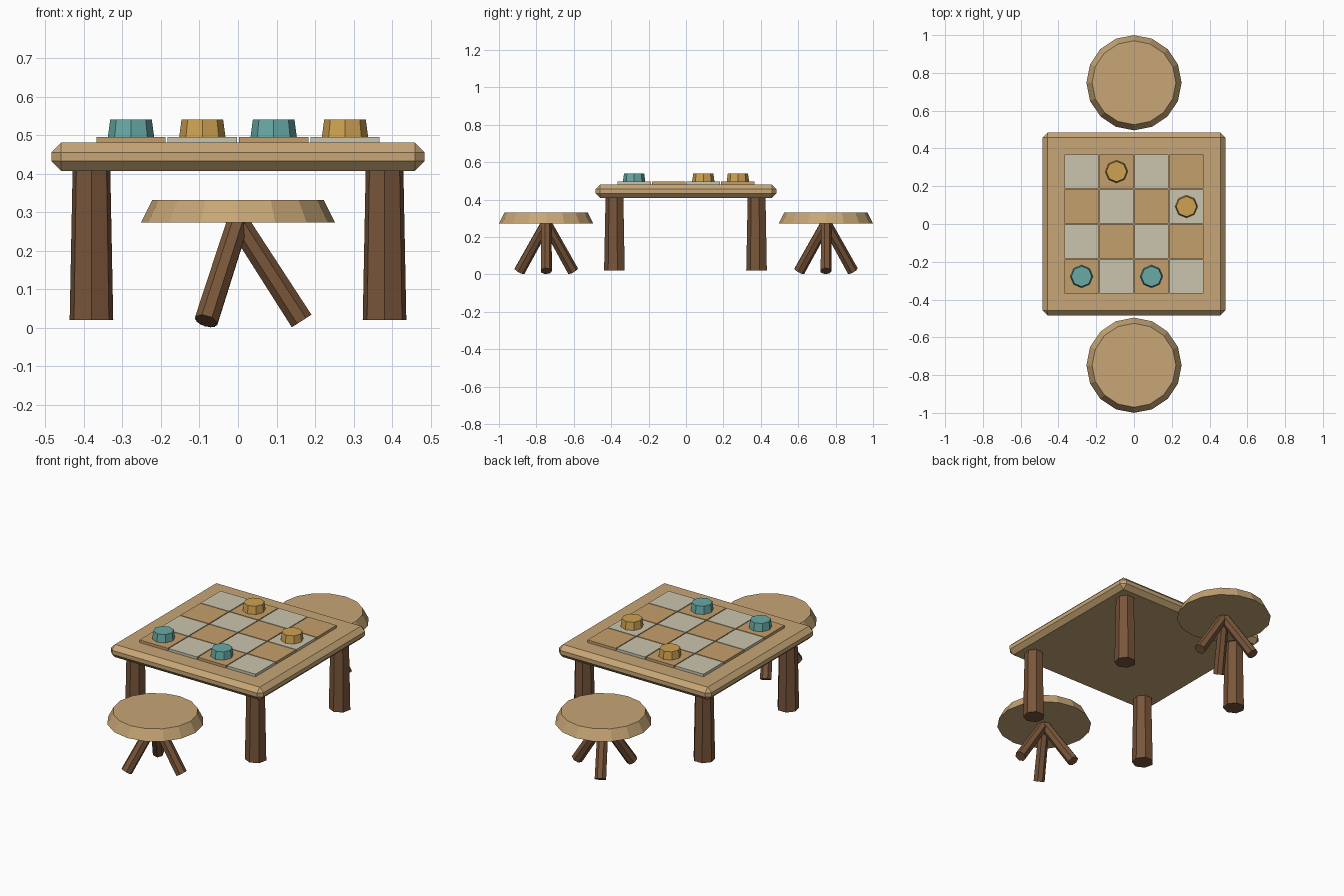
import bpy
import bmesh
from math import cos, sin, pi, radians
from mathutils import Matrix, Vector

if "Cube" in bpy.data.objects:
    bpy.data.objects.remove(bpy.data.objects["Cube"], do_unlink=True)


def material(name, rgb):
    mat = bpy.data.materials.new(name)
    mat.use_nodes = True
    mat.diffuse_color = (*rgb, 1)
    mat.node_tree.nodes["Principled BSDF"].inputs["Base Color"].default_value = (*rgb, 1)
    return mat


LIGHT_WOOD = material("light wood", (0.57, 0.38, 0.18))
TAN_TILE = material("tan tile", (0.56, 0.35, 0.15))
CREAM_TILE = material("cream tile", (0.60, 0.56, 0.42))
DARK_WOOD = material("dark wood", (0.19, 0.092, 0.042))
TEAL = material("teal", (0.14, 0.40, 0.38))
GOLD = material("gold", (0.62, 0.36, 0.085))


def finish(name, bm, mat):
    mesh = bpy.data.meshes.new(name)
    bm.to_mesh(mesh)
    bm.free()
    mesh.materials.append(mat)
    obj = bpy.data.objects.new(name, mesh)
    bpy.context.collection.objects.link(obj)
    return obj


def box(name, center, size, mat):
    bm = bmesh.new()
    place = Matrix.Translation(center) @ Matrix.Diagonal((*size, 1))
    bmesh.ops.create_cube(bm, size=1, matrix=place)
    return finish(name, bm, mat)


def post(name, bottom, top, r_bottom, r_top, sides, mat, turn=0):
    """Tapered prism running between two points."""
    bottom, top = Vector(bottom), Vector(top)
    axis = top - bottom
    place = (Matrix.Translation((bottom + top) / 2)
             @ Vector((0, 0, 1)).rotation_difference(axis).to_matrix().to_4x4()
             @ Matrix.Rotation(turn, 4, "Z"))
    bm = bmesh.new()
    bmesh.ops.create_cone(bm, cap_ends=True, segments=sides, radius1=r_bottom,
                          radius2=r_top, depth=axis.length, matrix=place)
    return finish(name, bm, mat)


# Table top with chamfered edges
table_top = box("table_top", (0, 0, 0.444), (0.967, 0.967, 0.073), LIGHT_WOOD)
chamfer = table_top.modifiers.new("chamfer", "BEVEL")
chamfer.width = 0.025
chamfer.segments = 1

# Table legs
for side, x in (("right", -0.38), ("left", 0.38)):
    for end, y in (("front", -0.38), ("back", 0.38)):
        post(f"table_leg_{end}_{side}", (x, y, 0.02), (x, y, 0.415),
             0.058, 0.05, 7, DARK_WOOD, turn=pi)

# Checkered board
PITCH = 0.185


def cell(i):
    return (i - 1.5) * PITCH


for row in range(4):
    for col in range(4):
        box(f"tile_{row}_{col}", (cell(col), cell(row), 0.4875), (0.18, 0.18, 0.016),
            CREAM_TILE if (row + col) % 2 else TAN_TILE)

# Game pieces
for name, col, row, mat in (("teal_piece_a", 0, 0, TEAL), ("teal_piece_b", 2, 0, TEAL),
                            ("gold_piece_a", 1, 3, GOLD), ("gold_piece_b", 3, 2, GOLD)):
    post(name, (cell(col), cell(row), 0.495), (cell(col), cell(row), 0.54),
         0.06, 0.054, 8, mat)

# Two stools, each with three splayed legs
for end, y in (("front", -0.748), ("back", 0.748)):
    post(f"stool_seat_{end}", (0, y, 0.273), (0, y, 0.332), 0.252, 0.222, 16, LIGHT_WOOD)
    for k in range(3):
        angle = radians(120 * k)
        out = Vector((cos(angle), sin(angle), 0))
        base = Vector((0, y, 0))
        post(f"stool_leg_{end}_{k + 1}", base + out * 0.165 + Vector((0, 0, 0.018)),
             base - out * 0.01 + Vector((0, 0, 0.29)), 0.031, 0.029, 7, DARK_WOOD)
